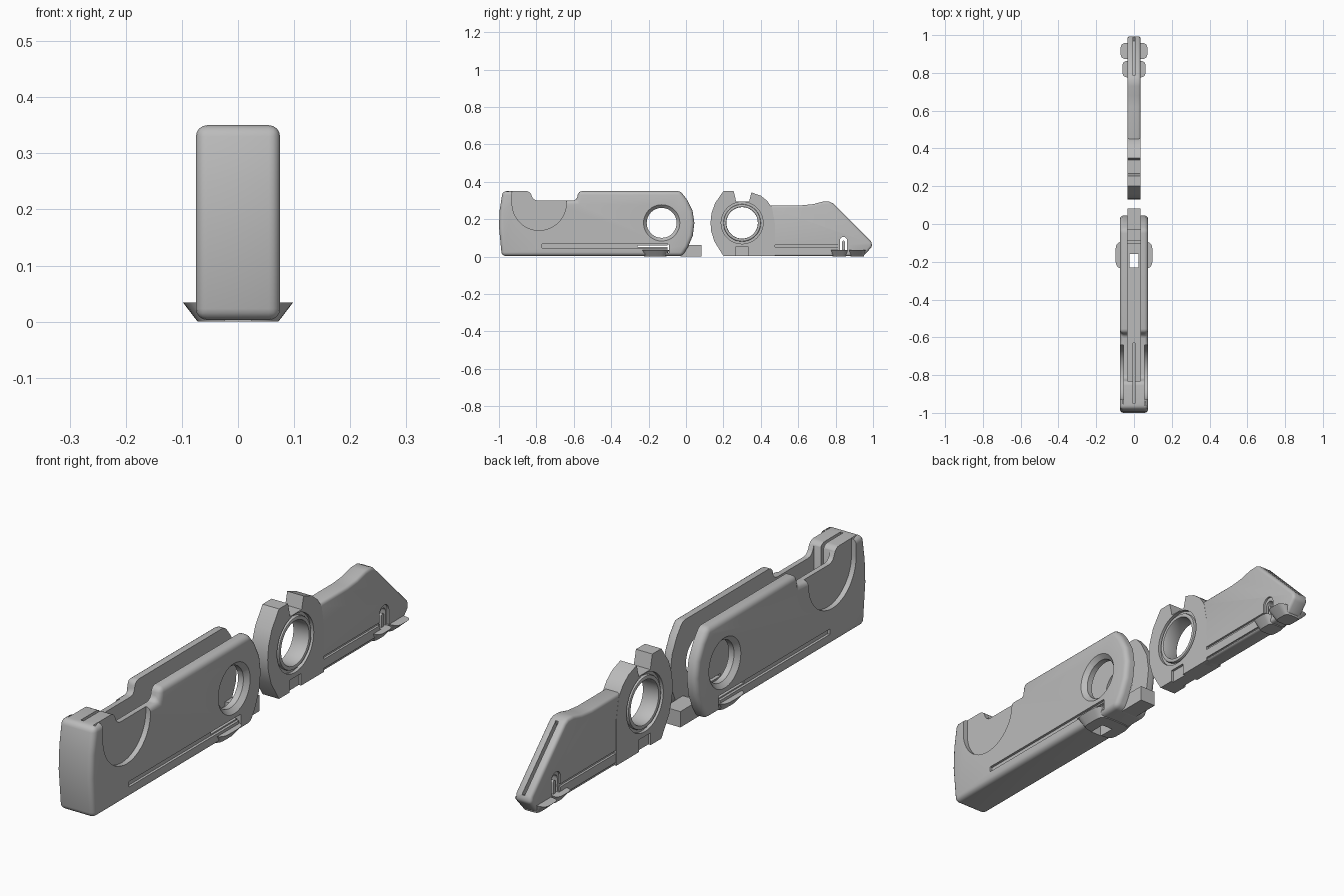
import bpy, bmesh, math

cube = bpy.data.objects.get("Cube")
if cube:
    bpy.data.objects.remove(cube, do_unlink=True)

grey = bpy.data.materials.new("plain_grey")
grey.use_nodes = True
GREY = (0.5, 0.5, 0.5, 1)
grey.diffuse_color = GREY
grey.node_tree.nodes["Principled BSDF"].inputs["Base Color"].default_value = GREY


def loft(name, pts0, t0, pts1, t1, axis="x"):
    """Closed solid between two outlines placed at t0 and t1 along an axis."""
    def place(p, t):
        return (t, p[0], p[1]) if axis == "x" else (p[0], p[1], t)
    bm = bmesh.new()
    a = [bm.verts.new(place(p, t0)) for p in pts0]
    b = [bm.verts.new(place(p, t1)) for p in pts1]
    bm.faces.new(a)
    bm.faces.new(b[::-1])
    for i in range(len(a)):
        j = (i + 1) % len(a)
        bm.faces.new((a[i], b[i], b[j], a[j]))
    bmesh.ops.recalc_face_normals(bm, faces=bm.faces)
    mesh = bpy.data.meshes.new(name)
    bm.to_mesh(mesh)
    bm.free()
    mesh.materials.append(grey)
    obj = bpy.data.objects.new(name, mesh)
    bpy.context.collection.objects.link(obj)
    return obj


def slab(name, pts, x0, x1):
    return loft(name, pts, x0, pts, x1)


def rect(y0, y1, z0, z1):
    return [(y0, z0), (y1, z0), (y1, z1), (y0, z1)]


def circle(y, z, r, n=48):
    return [(y + r * math.cos(math.tau * i / n), z + r * math.sin(math.tau * i / n)) for i in range(n)]


def apply(obj, mod):
    bpy.context.view_layer.objects.active = obj
    bpy.ops.object.modifier_apply(modifier=mod.name)


def bevel(obj, width, segments=4):
    mod = obj.modifiers.new("round", "BEVEL")
    mod.width, mod.segments = width, segments
    mod.limit_method, mod.angle_limit = "ANGLE", math.radians(35)
    apply(obj, mod)


def cut(obj, *cutters):
    for c in cutters:
        c.hide_render = True
        mod = obj.modifiers.new("cut", "BOOLEAN")
        mod.operation, mod.solver, mod.object = "DIFFERENCE", "EXACT", c
        apply(obj, mod)
        bpy.data.objects.remove(c, do_unlink=True)


def cut_sides(obj, pts, inner, outer=0.2):
    """Recess the same outline into both side faces."""
    for s in (-1, 1):
        cut(obj, slab("cutter", pts, s * inner, s * outer))


def tab(name, y0, y1, half, foot, z0, z1):
    """Rounded grip tab across the underside, tapering towards its foot."""
    cy, hy, e = (y0 + y1) / 2, (y1 - y0) / 2, 0.45

    def ring(hx, k):
        pts = []
        for i in range(32):
            c, s = math.cos(math.tau * i / 32), math.sin(math.tau * i / 32)
            pts.append((hx * math.copysign(abs(c) ** e, c), cy + k * hy * math.copysign(abs(s) ** e, s)))
        return pts
    return loft(name, ring(foot, 0.8), z0, ring(half, 1), z1, "z")


parts = []

# Handle shell with a stepped top edge and a bowed front end
handle = slab("handle", [
    (-0.985, 0.003), (-0.02, 0.003), (0.01, 0.05), (0.036, 0.11), (0.045, 0.18), (0.035, 0.245),
    (0.005, 0.305), (-0.03, 0.35), (-0.575, 0.35), (-0.585, 0.3), (-0.815, 0.3), (-0.835, 0.35),
    (-0.98, 0.35), (-0.996, 0.25), (-1, 0.16)], -0.075, 0.075)
bevel(handle, 0.02)
cut(handle,
    slab("channel", rect(-0.83, 0.2, 0.045, 0.5), -0.035, 0.035),
    slab("blade_slit", rect(-0.95, -0.63, 0.02, 0.5), -0.006, 0.006),
    slab("floor_hole", rect(-0.23, -0.16, -0.1, 0.1), -0.024, 0.024),
    slab("pivot_hole", circle(-0.13, 0.18, 0.08), -0.2, 0.2),
    slab("spring_slot", rect(-0.26, -0.1, 0.05, 0.06), -0.2, 0.2),
    slab("spring_gap", rect(-0.1, -0.09, 0.02, 0.065), -0.2, 0.2))
for s in (-1, 1):
    cut(handle, loft("countersink", circle(-0.13, 0.18, 0.079), s * 0.057,
                     circle(-0.13, 0.18, 0.101), s * 0.079))
arc = [(-0.785 + 0.145 * math.cos(a), 0.285 + 0.145 * math.sin(a))
       for a in (math.pi + math.pi * i / 24 for i in range(25))]
cut_sides(handle, arc + [(-0.64, 0.5), (-0.93, 0.5)], 0.055)
cut_sides(handle, rect(-0.77, -0.095, 0.045, 0.066), 0.065)
parts.append(handle)

# Tongue at the open end of the handle
parts.append(slab("handle_tongue", rect(-0.03, 0.083, 0.001, 0.062), -0.034, 0.034))

# Release grips under the handle
grip = tab("handle_grip", -0.24, -0.09, 0.098, 0.072, 0, 0.034)
cut(grip, slab("grip_hole", rect(-0.23, -0.16, -0.1, 0.1), -0.024, 0.024))
parts.append(grip)

# Pivot hub with a notched top
hub = slab("pivot_hub", [
    (0.2, 0.003), (0.152, 0.08), (0.135, 0.135), (0.131, 0.18), (0.136, 0.23), (0.155, 0.285), (0.2, 0.35),
    (0.255, 0.35), (0.268, 0.295), (0.338, 0.295), (0.35, 0.343), (0.4, 0.325), (0.435, 0.297),
    (0.46, 0.26), (0.475, 0.18), (0.475, 0.003)], -0.035, 0.035)
cut(hub, slab("hub_hole", circle(0.3, 0.18, 0.112), -0.2, 0.2))
cut_sides(hub, [(0.265, -0.1), (0.335, -0.1), (0.335, 0.05), (0.265, 0.05)], 0.025)
parts.append(hub)

# Collar around the pivot, with a recessed ring outside it
ring_web = slab("hub_ring_web", circle(0.3, 0.18, 0.113), -0.022, 0.022)
cut(ring_web, slab("web_hole", circle(0.3, 0.18, 0.09), -0.2, 0.2))
collar = slab("hub_collar", circle(0.3, 0.18, 0.1), -0.035, 0.035)
cut(collar, slab("collar_hole", circle(0.3, 0.18, 0.084), -0.2, 0.2))
bevel(collar, 0.005, 2)
parts += [ring_web, collar]

# Blade carrier arm with a slanted tip
arm = slab("carrier_arm", [
    (0.435, 0.003), (0.95, 0.003), (0.996, 0.055), (0.99, 0.08), (0.785, 0.285), (0.765, 0.294),
    (0.73, 0.293), (0.68, 0.28), (0.62, 0.274), (0.435, 0.274)], -0.0345, 0.0345)
bevel(arm, 0.012, 3)
cut_sides(arm, rect(0.47, 0.83, 0.051, 0.063), 0.026)
cut_sides(arm, rect(0.36, 0.82, 0.01, 0.016), 0.029)


def arch(half, z0, top):
    return [(0.842 + half * math.cos(math.pi * i / 10), top - half + half * math.sin(math.pi * i / 10))
            for i in range(11)] + [(0.842 - half, z0), (0.842 + half, z0)]


# Spring catch: shallow arched recess with an arched through slot and a tooth
cut_sides(arm, arch(0.028, 0.036, 0.12), 0.027)
cut(arm, slab("catch_slot", arch(0.019, 0.02, 0.105), -0.2, 0.2))
parts.append(slab("catch_tooth", arch(0.007, 0.01, 0.085), -0.028, 0.028))

# Groove along the slanted edge
cut(arm, slab("tip_groove", [(0.78, 0.26), (0.97, 0.07), (1.05, 0.1), (0.8, 0.36)], -0.006, 0.006))
parts.append(arm)

# Grip tabs under the tip
parts.append(tab("carrier_grip_inner", 0.775, 0.865, 0.061, 0.033, 0, 0.034))
parts.append(tab("carrier_grip_outer", 0.872, 0.96, 0.071, 0.033, 0, 0.034))

bpy.ops.object.select_all(action="DESELECT")
for p in parts:
    p.select_set(True)
bpy.context.view_layer.objects.active = handle
bpy.ops.object.shade_smooth_by_angle(angle=math.radians(35))
